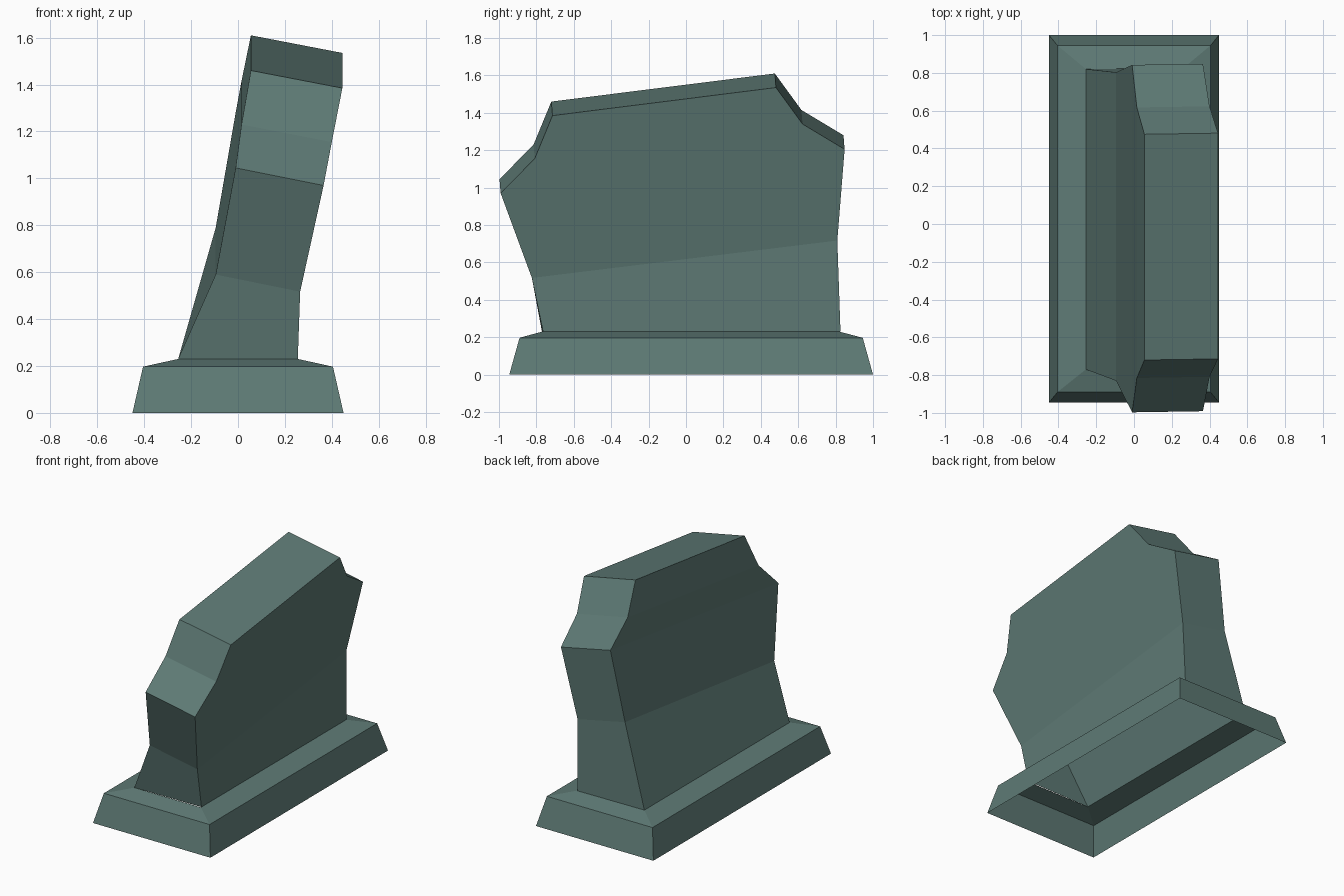
import bpy, bmesh

if "Cube" in bpy.data.objects:
    bpy.data.objects.remove(bpy.data.objects["Cube"])

stone = bpy.data.materials.new("grey_green_stone")
stone.diffuse_color = (0.112, 0.195, 0.178, 1)
stone.use_nodes = True
stone.node_tree.nodes["Principled BSDF"].inputs["Base Color"].default_value = stone.diffuse_color


def loft(name, rings, cap_top):
    """Join rings of four corners with quads; the bottom stays open."""
    bm = bmesh.new()
    loops = [[bm.verts.new(p) for p in ring] for ring in rings]
    for a, b in zip(loops, loops[1:]):
        for i in range(4):
            j = (i + 1) % 4
            bm.faces.new((a[i], a[j], b[j], b[i]))
    if cap_top:
        bm.faces.new(loops[-1])
    me = bpy.data.meshes.new(name)
    bm.to_mesh(me)
    bm.free()
    me.materials.append(stone)
    ob = bpy.data.objects.new(name, me)
    bpy.context.collection.objects.link(ob)
    return ob


def rect(x, y0, y1, z):
    return [(-x, y0, z), (x, y0, z), (x, y1, z), (-x, y1, z)]


# Plinth: hollow tapered skirt with a sloping shoulder
loft("plinth", [rect(0.45, -0.945, 1.0, 0),
                rect(0.405, -0.89, 0.945, 0.197),
                rect(0.255, -0.77, 0.82, 0.23)], False)

# Leaning slab: left x, right x, front y, back y, front z, back z, drop to the right
levels = [
    (-0.255, 0.255, -0.770, 0.820, 0.23, 0.23, 0.0),
    (-0.095, 0.265, -0.830, 0.803, 0.59, 0.79, 0.073),
    (-0.010, 0.365, -0.997, 0.842, 1.045, 1.28, 0.075),
    (0.015, 0.400, -0.815, 0.617, 1.23, 1.415, 0.075),
    (0.055, 0.445, -0.720, 0.475, 1.46, 1.61, 0.075),
]
loft("headstone_slab", [
    [(xl, yf, zf), (xr, yf + 0.006, zf - d), (xr, yb + 0.006, zb - d), (xl, yb, zb)]
    for xl, xr, yf, yb, zf, zb, d in levels], True)
